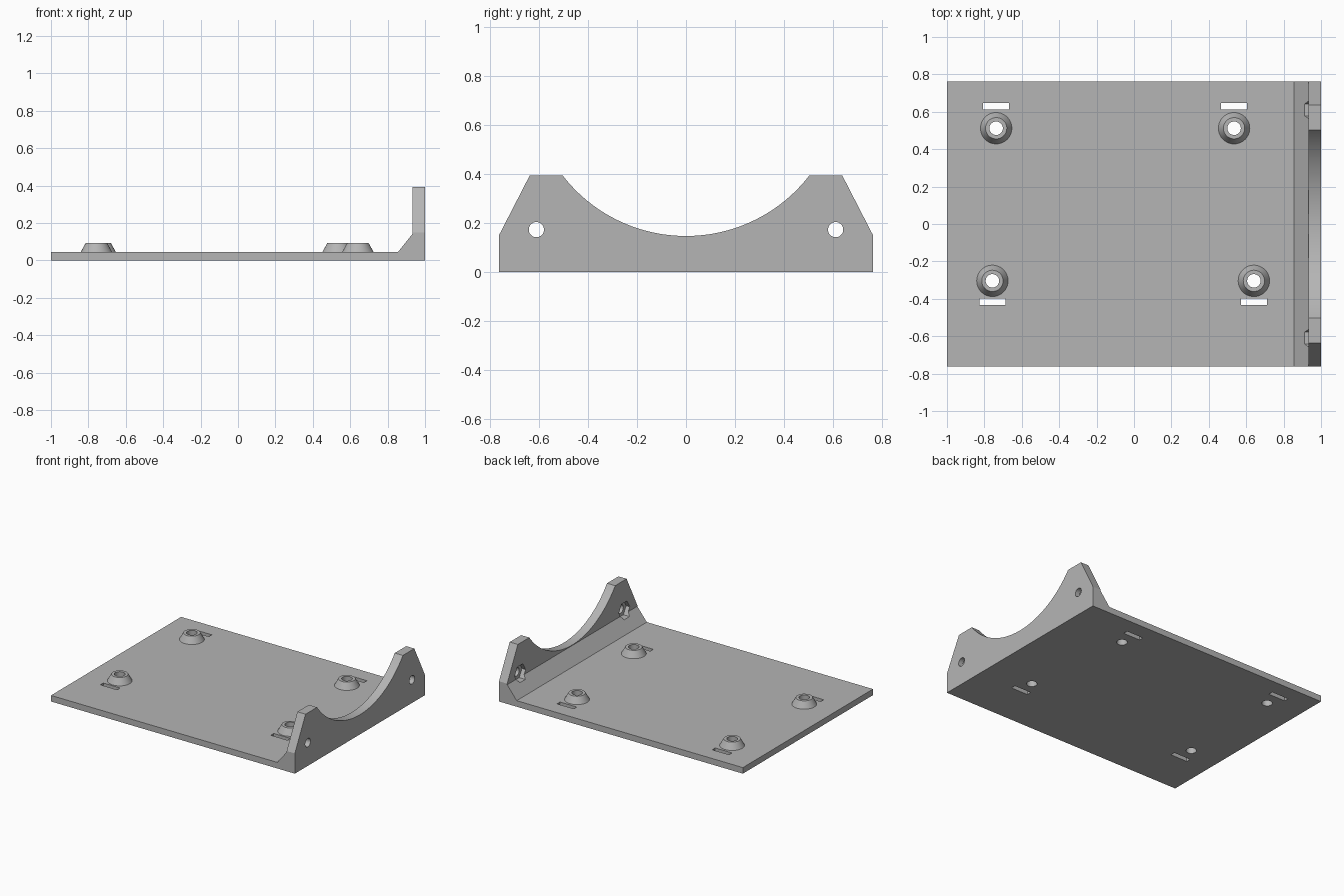
import bpy, bmesh, math
from mathutils import Matrix

old = bpy.data.objects.get("Cube")
if old:
    bpy.data.objects.remove(old, do_unlink=True)

SIDES = 48
PLATE = 0.045
HALF_Y = 0.762
WALL_TOP = 0.393

grey = bpy.data.materials.new("light_grey")
grey.use_nodes = True
colour = (0.46, 0.46, 0.46, 1)
grey.diffuse_color = colour
grey.node_tree.nodes["Principled BSDF"].inputs["Base Color"].default_value = colour


def finish(name, bm):
    bmesh.ops.recalc_face_normals(bm, faces=bm.faces)
    mesh = bpy.data.meshes.new(name)
    bm.to_mesh(mesh)
    bm.free()
    mesh.materials.append(grey)
    obj = bpy.data.objects.new(name, mesh)
    bpy.context.collection.objects.link(obj)
    return obj


def prism(name, points, offset):
    """Closed outline of 3D points swept along an offset."""
    bm = bmesh.new()
    face = bm.faces.new([bm.verts.new(p) for p in points])
    swept = bmesh.ops.extrude_face_region(bm, geom=[face])["geom"]
    bmesh.ops.translate(bm, vec=offset, verts=[v for v in swept if isinstance(v, bmesh.types.BMVert)])
    return finish(name, bm)


def ring(y, z, x, radius, sides):
    """Circle or polygon facing along x."""
    turns = [2 * math.pi * i / sides for i in range(sides)]
    return [(x, y + radius * math.cos(t), z + radius * math.sin(t)) for t in turns]


def select_only(obj):
    bpy.ops.object.select_all(action='DESELECT')
    obj.select_set(True)
    bpy.context.view_layer.objects.active = obj


def boolean(target, tool, operation):
    mod = target.modifiers.new(operation.title(), 'BOOLEAN')
    mod.operation = operation
    mod.solver = 'EXACT'
    mod.object = tool
    select_only(target)
    bpy.ops.object.modifier_apply(modifier=mod.name)
    bpy.data.objects.remove(tool, do_unlink=True)


def smooth(obj):
    select_only(obj)
    bpy.ops.object.shade_smooth_by_angle(angle=math.radians(25))


# Bracket: plate, braced corner and upright wall in one section
section = [(-1, 0), (1, 0), (1, WALL_TOP), (0.933, WALL_TOP),
           (0.933, 0.142), (0.855, PLATE), (-1, PLATE)]
bracket = prism("base_bracket", [(x, -HALF_Y, z) for x, z in section], (0, 2 * HALF_Y, 0))

# Wall outline: sloped shoulders and a round cradle
chord, low = 0.503, 0.146
rise = WALL_TOP - low
radius = (chord ** 2 + rise ** 2) / (2 * rise)
reach = math.asin(chord / radius)
cradle = []
for i in range(SIDES + 1):
    a = reach - 2 * reach * i / SIDES
    cradle.append((radius * math.sin(a), low + radius * (1 - math.cos(a))))
over = WALL_TOP + 0.1
shoulder = 0.637
side = HALF_Y + 0.1
# Cutters stay clear of the faces they do not shape
scoop = [(-chord, over)] + [(chord, over)] + cradle
boolean(bracket, prism("cradle_cutter", [(0.8, y, z) for y, z in scoop], (0.4, 0, 0)), 'DIFFERENCE')
slope = (WALL_TOP - 0.15) / (HALF_Y - shoulder)
for s in (-1, 1):
    corner = [(shoulder - 0.1 / slope, over), (side, over), (side, 0.15 - 0.1 * slope)]
    # Slope line continued past both ends
    points = [(0.8, s * y, z) for y, z in corner]
    boolean(bracket, prism("shoulder_cutter", points, (0.4, 0, 0)), 'DIFFERENCE')

# Wall bolt holes with hexagonal nut pockets on the inner face
for s in (-1, 1):
    hole = prism("bolt_cutter", ring(s * 0.61, 0.172, 0.8, 0.031, SIDES), (0.4, 0, 0))
    boolean(bracket, hole, 'DIFFERENCE')
    pocket = prism("nut_cutter", ring(s * 0.61, 0.172, 0.8, 0.064, 6), (0.163, 0, 0))
    boolean(bracket, pocket, 'DIFFERENCE')

# Standoffs, each with a drilled hole and a tie slot beside it
stations = [("back_right", -0.737, 0.512, 0.118), ("back_left", 0.535, 0.512, 0.118),
            ("front_right", -0.757, -0.304, -0.112), ("front_left", 0.641, -0.304, -0.112)]
for label, x, y, slot in stations:
    bm = bmesh.new()
    bmesh.ops.create_cone(bm, cap_ends=True, segments=SIDES, radius1=0.036, radius2=0.036,
                          depth=0.4, matrix=Matrix.Translation((x, y, 0)))
    boolean(bracket, finish("drill_cutter", bm), 'DIFFERENCE')

    bm = bmesh.new()
    bmesh.ops.create_cube(bm, size=1, matrix=Matrix.Translation((x, y + slot, 0))
                          @ Matrix.Diagonal((0.138, 0.035, 0.4, 1)))
    boolean(bracket, finish("slot_cutter", bm), 'DIFFERENCE')

    bm = bmesh.new()
    profile = [(0.036, PLATE), (0.084, PLATE), (0.057, 0.094), (0.036, 0.094)]
    verts = [bm.verts.new((r, 0, z)) for r, z in profile]
    edges = [bm.edges.new((verts[i - 1], verts[i])) for i in range(len(verts))]
    bmesh.ops.spin(bm, geom=verts + edges, cent=(0, 0, 0), axis=(0, 0, 1),
                   angle=2 * math.pi, steps=SIDES, use_merge=True)
    bmesh.ops.remove_doubles(bm, verts=bm.verts, dist=0.0001)
    standoff = finish(label + "_standoff", bm)
    standoff.location = (x, y, 0)
    smooth(standoff)

smooth(bracket)
